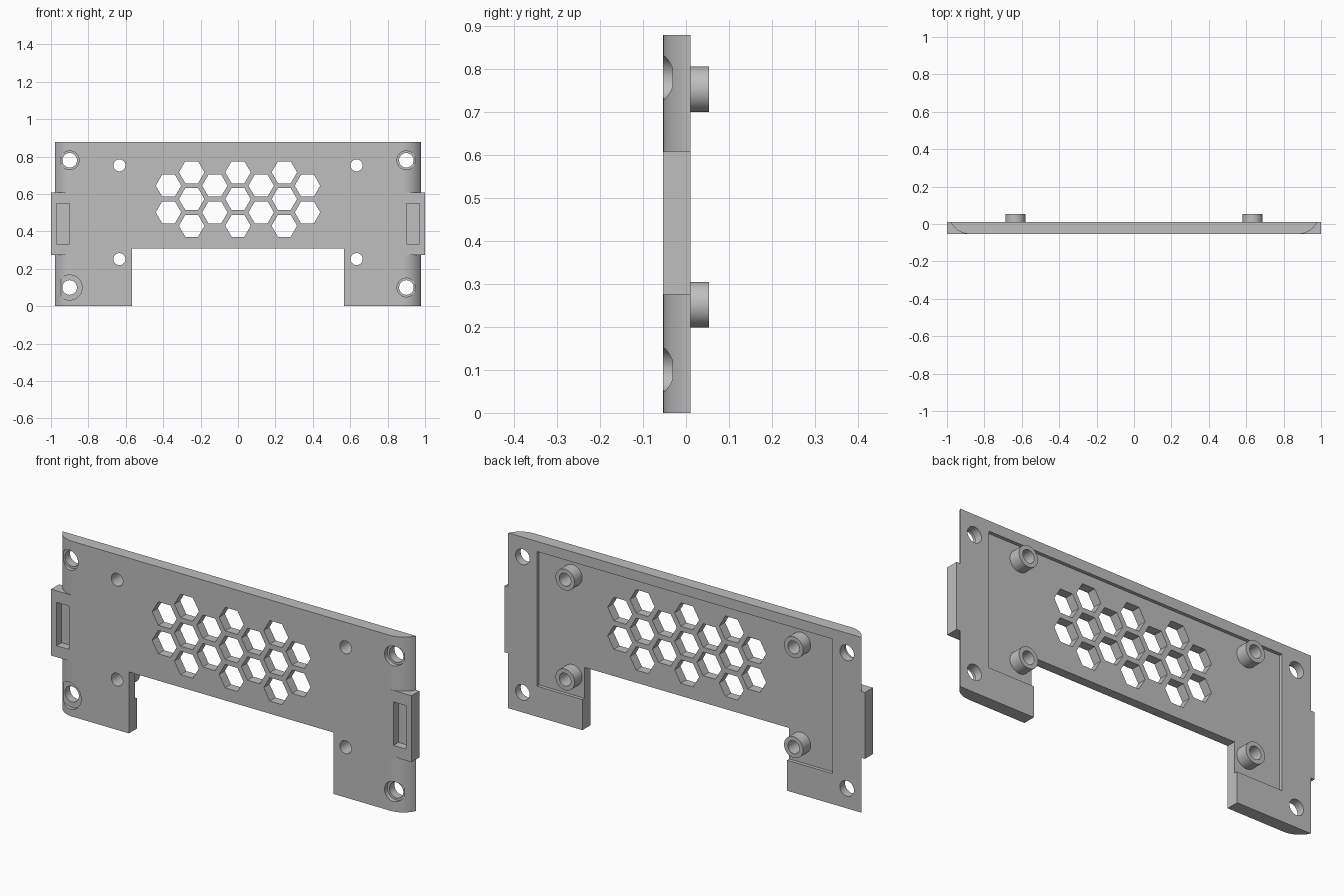
import bpy, bmesh, math
from mathutils import Vector

if "Cube" in bpy.data.objects:
    bpy.data.objects.remove(bpy.data.objects["Cube"])

FRONT, BACK, FLOOR = -0.053, 0.01, -0.007
HEIGHT = 0.879
GREY = (0.52, 0.52, 0.52, 1)

grey = bpy.data.materials.new("plain grey")
grey.use_nodes = True
grey.diffuse_color = GREY
grey.node_tree.nodes["Principled BSDF"].inputs["Base Color"].default_value = GREY


def prism(name, points, offset):
    """Closed solid: an outline of 3D points swept along an offset."""
    bm = bmesh.new()
    near = [bm.verts.new(p) for p in points]
    far = [bm.verts.new(Vector(p) + Vector(offset)) for p in points]
    bm.faces.new(near)
    bm.faces.new(far[::-1])
    for i in range(len(near)):
        bm.faces.new((near[i - 1], far[i - 1], far[i], near[i]))
    bmesh.ops.recalc_face_normals(bm, faces=bm.faces)
    mesh = bpy.data.meshes.new(name)
    bm.to_mesh(mesh)
    bm.free()
    mesh.materials.append(grey)
    obj = bpy.data.objects.new(name, mesh)
    bpy.context.collection.objects.link(obj)
    return obj


def box(name, x0, x1, y0, y1, z0, z1):
    return prism(name, [(x0, y0, z0), (x1, y0, z0), (x1, y0, z1), (x0, y0, z1)], (0, y1 - y0, 0))


def rod(name, x, z, radius, y0, y1, sides=40):
    """Regular prism whose axis runs front to back."""
    angles = [math.tau * i / sides for i in range(sides)]
    ring = [(x + radius * math.cos(a), y0, z + radius * math.sin(a)) for a in angles]
    return prism(name, ring, (0, y1 - y0, 0))


def combine(target, tool, operation):
    mod = target.modifiers.new("combine", 'BOOLEAN')
    mod.operation, mod.solver, mod.object = operation, 'EXACT', tool
    bpy.ops.object.select_all(action='DESELECT')
    bpy.context.view_layer.objects.active = target
    target.select_set(True)
    bpy.ops.object.modifier_apply(modifier=mod.name)
    bpy.data.objects.remove(tool)


def cut(target, tool):
    combine(target, tool, 'DIFFERENCE')


# Panel with rounded front side edges
radius, cx = 0.11, 0.88
cy = FRONT + radius
end = math.asin((BACK - cy) / radius)
steps = 14
arc = []
for i in range(steps + 1):
    a = -math.pi / 2 + (end + math.pi / 2) * i / steps
    arc.append((cx + radius * math.cos(a), cy + radius * math.sin(a), 0))
outline = arc + [(-x, y, z) for x, y, z in reversed(arc)]
panel = prism("panel", outline, (0, 0, HEIGHT))

# Lower notch and shallow recess in the back
cut(panel, box("notch_cutter", -0.568, 0.568, -0.2, 0.2, -0.1, 0.308))
cut(panel, box("recess_cutter", -0.82, 0.82, FLOOR, 0.2, 0.153, 0.828))

# Side ears flush with the front, with blind pockets
for s in (-1, 1):
    combine(panel, box("ear", s * 0.87, s, FRONT, BACK, 0.275, 0.608), 'UNION')
    cut(panel, box("pocket_cutter", s * 0.9, s * 0.97, -0.2, -0.013, 0.332, 0.55))

# Counterbored corner holes
for s in (-1, 1):
    for z in (0.1, 0.78):
        bore = 0.067 if s < 0 and z < 0.5 else 0.05
        cut(panel, rod("counterbore_cutter", s * 0.9, z, bore, -0.2, -0.031))
        cut(panel, rod("hole_cutter", s * 0.9, z, 0.039, -0.2, 0.2))

# Honeycomb vents in columns of two and three
pitch = 0.143
for col in range(-3, 4):
    rows = (-0.5, 0.5) if col % 2 else (-1, 0, 1)
    for row in rows:
        x = col * pitch * math.sqrt(3) / 2
        cut(panel, rod("vent_cutter", x, 0.573 + row * pitch, 0.068, -0.2, 0.2, 6))

# Hollow mounting bosses
parts = [panel]
for s, side in ((-1, "right"), (1, "left")):
    for z, level in ((0.252, "lower"), (0.753, "upper")):
        x = s * 0.634
        boss = rod(f"{level}_{side}_boss", x, z, 0.053, FLOOR, 0.053)
        for part in (panel, boss):
            cut(part, rod("screw_cutter", x, z, 0.032, -0.2, 0.2))
        parts.append(boss)

bpy.ops.object.select_all(action='DESELECT')
for part in parts:
    part.select_set(True)
bpy.context.view_layer.objects.active = panel
bpy.ops.object.shade_smooth_by_angle(angle=math.radians(25))
